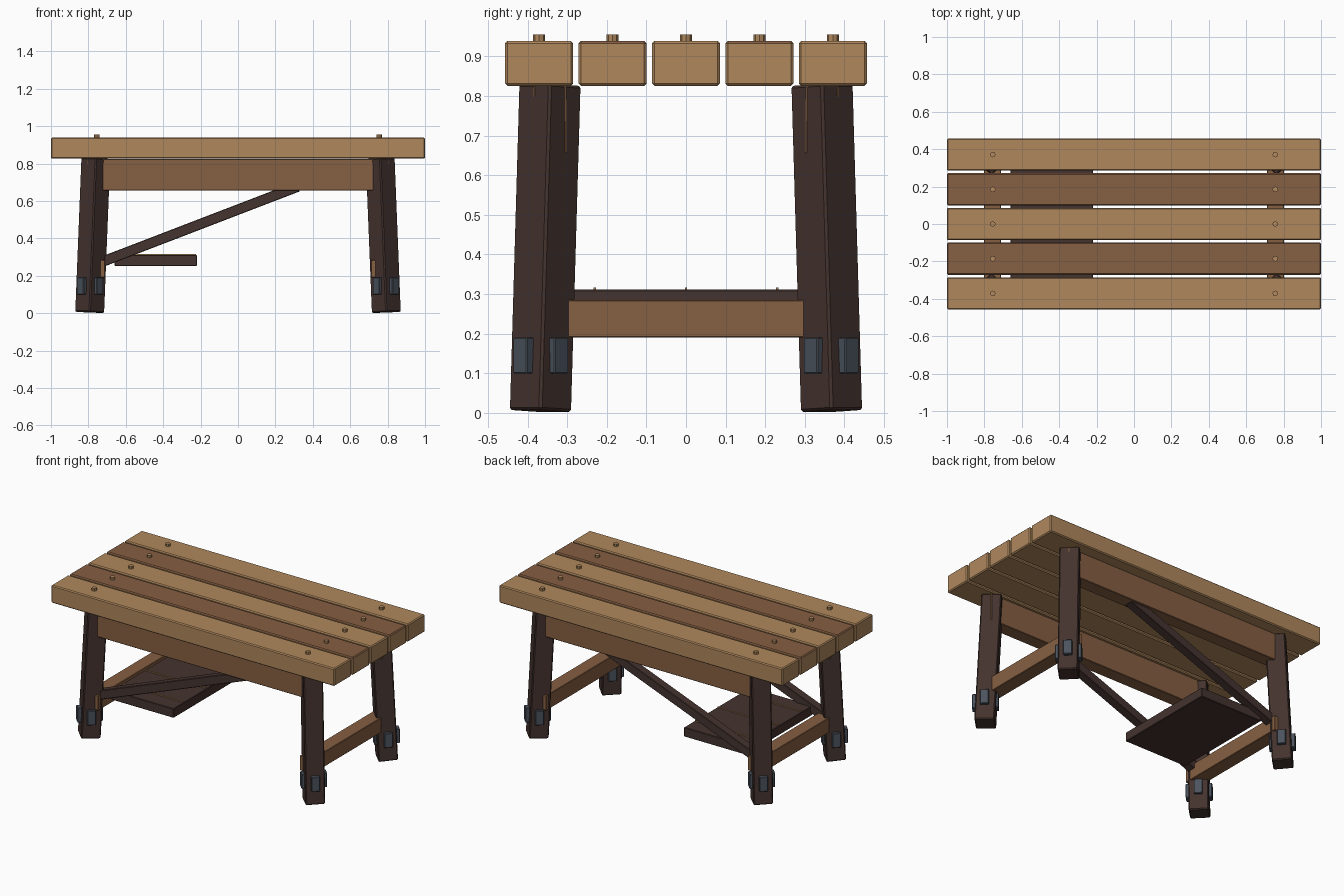
import bpy, bmesh, math
from mathutils import Matrix, Vector

cube = bpy.data.objects.get("Cube")
if cube:
    bpy.data.objects.remove(cube, do_unlink=True)


def material(name, rgb):
    m = bpy.data.materials.new(name)
    m.use_nodes = True
    color = (*rgb, 1)
    m.diffuse_color = color
    bsdf = m.node_tree.nodes["Principled BSDF"]
    bsdf.inputs["Base Color"].default_value = color
    bsdf.inputs["Roughness"].default_value = 0.8
    return m


LIGHT = material("light_wood", (0.43, 0.245, 0.108))
MID = material("medium_wood", (0.24, 0.115, 0.055))
DARK = material("dark_wood", (0.058, 0.033, 0.028))
IRON = material("blue_grey_iron", (0.07, 0.087, 0.11))


def finish(name, bm, mats, matrix, bevel=0.0):
    mesh = bpy.data.meshes.new(name)
    if bevel:
        bmesh.ops.bevel(bm, geom=bm.edges[:], offset=bevel, segments=1,
                        affect='EDGES', profile=0.5)
    bmesh.ops.recalc_face_normals(bm, faces=bm.faces[:])
    bm.to_mesh(mesh)
    bm.free()
    for m in mats:
        mesh.materials.append(m)
    obj = bpy.data.objects.new(name, mesh)
    obj.matrix_world = matrix
    bpy.context.collection.objects.link(obj)
    return obj


def box(name, size, loc, mat, rot=Matrix(), bevel=0.003):
    bm = bmesh.new()
    bmesh.ops.create_cube(bm, size=1)
    bmesh.ops.scale(bm, vec=size, verts=bm.verts)
    return finish(name, bm, [mat], Matrix.Translation(loc) @ rot, bevel)


def span(name, x, y, z, mat, bevel=0.003):
    """Axis-aligned box given its lower and upper limits."""
    size = [b - a for a, b in (x, y, z)]
    return box(name, size, [(a + b) / 2 for a, b in (x, y, z)], mat, bevel=bevel)


def peg(name, radius, height, loc):
    bm = bmesh.new()
    bmesh.ops.create_cone(bm, cap_ends=True, segments=8, radius1=radius,
                          radius2=radius, depth=height)
    return finish(name, bm, [LIGHT], Matrix.Translation(loc))


# Table top: five planks with alternating top colour, pegged at both ends
for i in range(-2, 3):
    y = i * 0.1855
    plank = box("top_plank", (2, 0.172, 0.113), (0, y, 0.8825), LIGHT, bevel=0.006)
    if i % 2:
        plank.data.materials.append(MID)
        for face in plank.data.polygons:
            if face.normal.z > 0.5:
                face.material_index = 1
    for sx in (-1, 1):
        peg("peg", 0.015, 0.05, (sx * 0.755, y, 0.93))

# Splayed legs, set diagonally, each with a crossed iron band
turn = Matrix.Rotation(math.radians(45), 4, 'Z')
for sx in (-1, 1):
    for sy in (-1, 1):
        foot = Vector((sx * 0.793, sy * 0.3675, 0.005))
        head = Vector((sx * 0.76, sy * 0.3435, 0.828))
        axis = head - foot
        tilt = Vector((0, 0, 1)).rotation_difference(axis).to_matrix().to_4x4()
        box("leg", (0.115, 0.115, axis.length), (foot + head) / 2, DARK,
            tilt @ turn, bevel=0.006)
        for size in ((0.15, 0.05, 0.092), (0.05, 0.15, 0.092)):
            box("leg_band", size, (sx * 0.791, sy * 0.367, 0.145), IRON, turn)

# Long aprons under the top and low stretchers between the end legs
for s in (-1, 1):
    box("apron", (1.61, 0.085, 0.17), (0, s * 0.3425, 0.74), MID)
    box("stretcher", (0.09, 0.786, 0.095), (s * 0.756, 0, 0.2375), MID)

# Diagonal braces from the right legs up to the aprons
low, high = Vector((-0.76, 0, 0.262)), Vector((0.32, 0, 0.677))
run = high - low
slope = Matrix.Rotation(-math.atan2(run.z, run.x), 4, 'Y')
for s in (-1, 1):
    mid = (low + high) / 2 + Vector((0, s * 0.3425, 0))
    box("brace", (run.length, 0.055, 0.055), mid, DARK, slope)

# Small low shelf with thin inlaid strips
span("shelf", (-0.66, -0.22), (-0.335, 0.335), (0.252, 0.311), DARK)
for y in (-0.23, 0, 0.23):
    span("shelf_strip", (-0.655, -0.225), (y - 0.003, y + 0.003),
         (0.309, 0.317), LIGHT, bevel=0)
